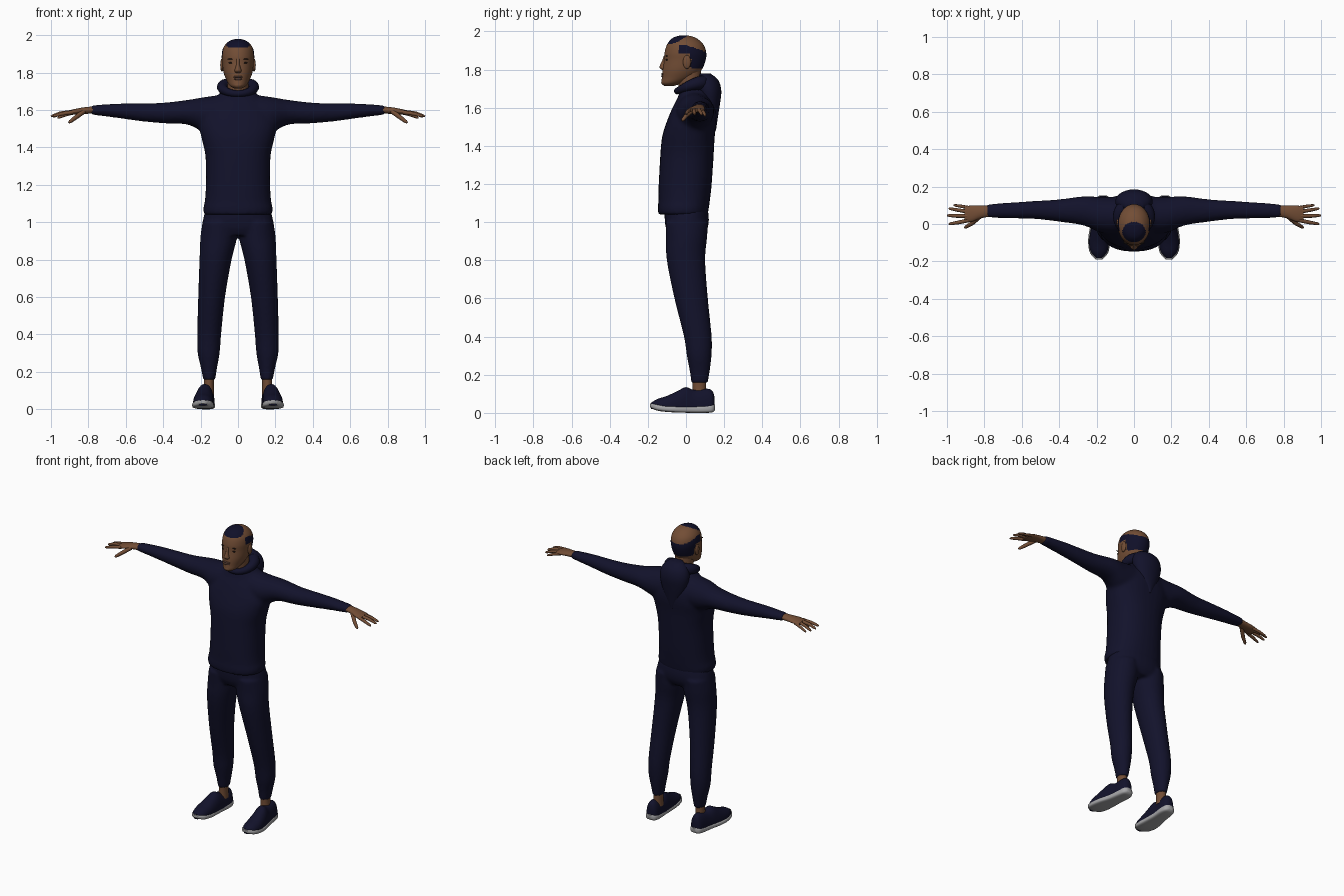
import bpy, bmesh, math
from mathutils import Vector

cube = bpy.data.objects.get("Cube")
if cube:
    bpy.data.objects.remove(cube, do_unlink=True)


def material(name, r, g, b):
    m = bpy.data.materials.new(name)
    m.use_nodes = True
    m.diffuse_color = (r, g, b, 1)
    bsdf = m.node_tree.nodes["Principled BSDF"]
    bsdf.inputs["Base Color"].default_value = (r, g, b, 1)
    bsdf.inputs["Roughness"].default_value = 0.8
    return m


NAVY = material("navy cloth", 0.006, 0.006, 0.024)
HAIR = material("dark hair", 0.005, 0.005, 0.022)
SKIN = material("brown skin", 0.17, 0.075, 0.036)
LIPS = material("lips", 0.13, 0.065, 0.048)
EYES = material("dark eyes", 0.015, 0.009, 0.007)
SOLE = material("grey sole", 0.38, 0.38, 0.39)


def finish(name, mesh, mat):
    ob = bpy.data.objects.new(name, mesh)
    bpy.context.scene.collection.objects.link(ob)
    mesh.materials.clear()
    mesh.materials.append(mat)
    mesh.shade_smooth()
    mesh.set_sharp_from_angle(angle=math.radians(55))
    return ob


def from_bmesh(name, bm, mat):
    bmesh.ops.recalc_face_normals(bm, faces=bm.faces)
    mesh = bpy.data.meshes.new(name)
    bm.to_mesh(mesh)
    bm.free()
    return finish(name, mesh, mat)


def spline(rings, steps):
    """Smoothly interpolate between the given rings."""
    out = []
    for i in range(len(rings) - 1):
        p0, p1, p2, p3 = (rings[min(max(i + k, 0), len(rings) - 1)] for k in (-1, 0, 1, 2))
        for k in range(steps):
            t = k / steps
            out.append([b + t * ((c - a) + t * ((2 * a - 5 * b + 4 * c - d)
                        + t * (3 * b - a - 3 * c + d))) / 2
                        for a, b, c, d in zip(p0, p1, p2, p3)])
    return out + [list(rings[-1])]


def loft(bm, rings, axis="z", side=1, n=28, steps=4, power=2.0, floor=-9):
    """Skin over oval rings: (position, centre a, centre b, radius a, radius b)."""
    loops = []
    for t, ca, cb, ra, rb in spline(rings, steps):
        loop = []
        for k in range(n):
            u = math.tau * k / n
            c, s = math.cos(u), math.sin(u)
            a = ca + ra * math.copysign(abs(c) ** (2 / power), c)
            b = cb + rb * math.copysign(abs(s) ** (2 / power), s)
            x, y, z = {"z": (a, b, t), "x": (t, a, b), "y": (a, t, b)}[axis]
            loop.append(bm.verts.new((x * side, y, max(z, floor))))
        loops.append(loop)
    for p, q in zip(loops, loops[1:]):
        for k in range(n):
            j = (k + 1) % n
            bm.faces.new((p[k], p[j], q[j], q[k]))
    bm.faces.new(loops[0])
    bm.faces.new(loops[-1])


def loft_part(name, mat, rings, **kw):
    bm = bmesh.new()
    loft(bm, rings, **kw)
    return from_bmesh(name, bm, mat)


def tube(name, mat, points, radii, cyclic=False):
    """Round tube of varying thickness along a path."""
    cu = bpy.data.curves.new(name, "CURVE")
    cu.dimensions = "3D"
    cu.bevel_depth, cu.bevel_resolution, cu.use_fill_caps = 1.0, 3, True
    sp = cu.splines.new("POLY")
    sp.points.add(len(points) - 1)
    sp.use_cyclic_u = cyclic
    for p, co, r in zip(sp.points, points, radii):
        p.co, p.radius = (*co, 1), r
    tmp = bpy.data.objects.new(name + " path", cu)
    mesh = bpy.data.meshes.new_from_object(tmp)
    bpy.data.objects.remove(tmp)
    bpy.data.curves.remove(cu)
    return finish(name, mesh, mat)


def ball(name, mat, centre, size):
    bm = bmesh.new()
    bmesh.ops.create_uvsphere(bm, u_segments=16, v_segments=10, radius=1)
    for v in bm.verts:
        v.co = Vector(a * b for a, b in zip(v.co, size)) + Vector(centre)
    return from_bmesh(name, bm, mat)


def fuse(ob, voxel):
    """Blend overlapping cloth volumes into one garment."""
    m = ob.modifiers.new("fuse", "REMESH")
    m.mode, m.voxel_size, m.use_smooth_shade = "VOXEL", voxel, True
    s = ob.modifiers.new("soften", "SMOOTH")
    s.factor, s.iterations = 0.5, 5


SIDES = (("left", 1), ("right", -1))

# Hoodie: torso and both sleeves
bm = bmesh.new()
loft(bm, [(1.04, 0, -.015, .182, .13), (1.075, 0, -.014, .186, .134), (1.11, 0, -.01, .178, .135),
          (1.2, 0, -.004, .172, .139), (1.35, 0, .005, .174, .14), (1.45, 0, .013, .195, .138),
          (1.53, 0, .03, .21, .13), (1.6, 0, .042, .18, .113), (1.65, 0, .045, .14, .09),
          (1.695, 0, .04, .09, .072)], power=2.3)
for _, s in SIDES:
    loft(bm, [(.08, .045, 1.575, .10, .108), (.18, .05, 1.575, .095, .094), (.27, .07, 1.588, .078, .066),
              (.4, .072, 1.584, .06, .055), (.52, .075, 1.588, .049, .048), (.65, .073, 1.596, .043, .038),
              (.79, .07, 1.6, .036, .024)], axis="x", side=s)
fuse(from_bmesh("hoodie", bm, NAVY), .011)

# Folded hood and its rolled collar
loft_part("hood", NAVY, [(1.48, 0, .145, .008, .012), (1.55, 0, .14, .05, .027), (1.62, 0, .13, .085, .048),
                         (1.69, 0, .12, .1, .065), (1.745, 0, .112, .085, .057), (1.78, 0, .1, .045, .028)])
path, thick = [], []
for k in range(32):
    u = math.tau * k / 32
    back = (1 - math.cos(u)) / 2
    path.append((.084 * math.sin(u), .03 - .075 * math.cos(u), 1.688 + .045 * math.sin(back * math.pi / 2)))
    thick.append(.018 + .022 * back)
tube("hood_collar", NAVY, path, thick, cyclic=True)

# Trousers: hips and both legs
bm = bmesh.new()
loft(bm, [(.93, 0, .002, .17, .09), (.97, 0, .004, .19, .11), (1.02, 0, .004, .186, .116),
          (1.08, 0, .0, .168, .112)], power=2.3)
for _, s in SIDES:
    loft(bm, [(1.0, .1, .004, .09, .112), (.92, .103, .003, .098, .108), (.8, .12, 0, .086, .101),
              (.6, .141, .027, .072, .088), (.4, .154, .062, .064, .073), (.3, .157, .069, .059, .065),
              (.22, .155, .072, .043, .053), (.155, .154, .071, .032, .043)], side=s)
fuse(from_bmesh("trousers", bm, NAVY), .0095)

# Ankles, shoes and soles
for label, s in SIDES:
    loft_part(label + "_ankle", SKIN, [(.08, .158, .07, .03, .036), (.13, .156, .07, .027, .035),
                                       (.2, .155, .07, .028, .036)], side=s, n=16)
    loft_part(label + "_shoe", NAVY,
              [(-.183, .187, .035, .018, .018), (-.15, .187, .035, .044, .038), (-.1, .187, .035, .053, .054),
               (-.04, .182, .035, .051, .082), (0, .177, .035, .047, .1), (.045, .171, .035, .043, .085),
               (.11, .166, .035, .04, .092), (.138, .166, .035, .032, .08), (.149, .166, .035, .014, .05)],
              axis="y", side=s, power=2.2, floor=.02)
    loft_part(label + "_sole", SOLE,
              [(-.19, .187, .04, .016, .009), (-.155, .187, .03, .048, .017), (-.1, .187, .022, .058, .017),
               (-.04, .184, .019, .056, .017), (.03, .175, .018, .047, .018), (.1, .167, .02, .044, .02),
               (.138, .166, .024, .036, .021), (.153, .166, .028, .018, .014)],
              axis="y", side=s, power=3.5)

# Hands
FINGERS = {
    "thumb": ((.825, .04, 1.592), (.868, .002, 1.56), (.905, -.02, 1.532), .013),
    "index_finger": ((.885, .02, 1.588), (.94, .008, 1.58), (.99, .0, 1.566), .011),
    "middle_finger": ((.89, .043, 1.59), (.95, .043, 1.583), (1.0, .046, 1.566), .011),
    "ring_finger": ((.89, .066, 1.589), (.945, .075, 1.58), (.99, .083, 1.564), .0105),
    "little_finger": ((.875, .086, 1.586), (.925, .095, 1.573), (.965, .101, 1.557), .0095),
}
for label, s in SIDES:
    loft_part(label + "_palm", SKIN, [(.76, .07, 1.601, .029, .019), (.82, .064, 1.597, .034, .018),
                                      (.87, .055, 1.591, .044, .015), (.905, .053, 1.587, .04, .01)],
              axis="x", side=s, n=20)
    for finger, (a, b, c, r) in FINGERS.items():
        pts = [Vector((p[0] * s, p[1], p[2])) for p in (a, b, c)]
        pts.insert(2, pts[1].lerp(pts[2], .8))
        tube(f"{label}_{finger}", SKIN, pts, (r, r * .9, r * .7, r * .35))

# Neck and head
loft_part("neck", SKIN, [(1.62, 0, .035, .06, .06), (1.72, 0, .02, .056, .06), (1.81, 0, .01, .058, .068)])
head = loft_part("head", SKIN,
                 [(1.715, 0, -.088, .02, .026), (1.73, 0, -.072, .044, .056), (1.76, 0, -.04, .062, .086),
                  (1.8, 0, -.02, .077, .103), (1.85, 0, -.006, .084, .109), (1.89, 0, -.003, .087, .109),
                  (1.93, 0, -.004, .08, .096), (1.96, 0, -.008, .058, .07), (1.975, 0, -.01, .032, .038),
                  (1.98, 0, -.01, .004, .005)], n=56, steps=7)

# Cropped hair: crown patch and a band round the sides and back
head.data.materials.append(HAIR)
for f in head.data.polygons:
    x, y, z = f.center
    crown = z > 1.93 and (x / .062) ** 2 + ((y + .042) / .054) ** 2 < 1
    low = 1.885 if y < .025 else 1.805
    band = y > -.04 and low < z < 1.93 - .35 * max(y, 0)
    f.material_index = int(crown or band)

# Face
loft_part("nose", SKIN, [(1.797, 0, -.114, .012, .008), (1.809, 0, -.12, .019, .018), (1.825, 0, -.118, .014, .018),
                         (1.845, 0, -.113, .009, .013), (1.875, 0, -.11, .008, .005)], n=16)
ball("upper_lip", LIPS, (0, -.121, 1.777), (.025, .009, .006))
ball("lower_lip", LIPS, (0, -.12, 1.766), (.022, .01, .007))
ball("chin", SKIN, (0, -.112, 1.734), (.026, .018, .017))
for label, s in SIDES:
    ball(label + "_eye", EYES, (.036 * s, -.101, 1.852), (.014, .006, .005))
    ball(label + "_brow", EYES, (.037 * s, -.101, 1.872), (.02, .006, .003))
    ball(label + "_ear", SKIN, (.086 * s, .005, 1.84), (.009, .021, .036))
